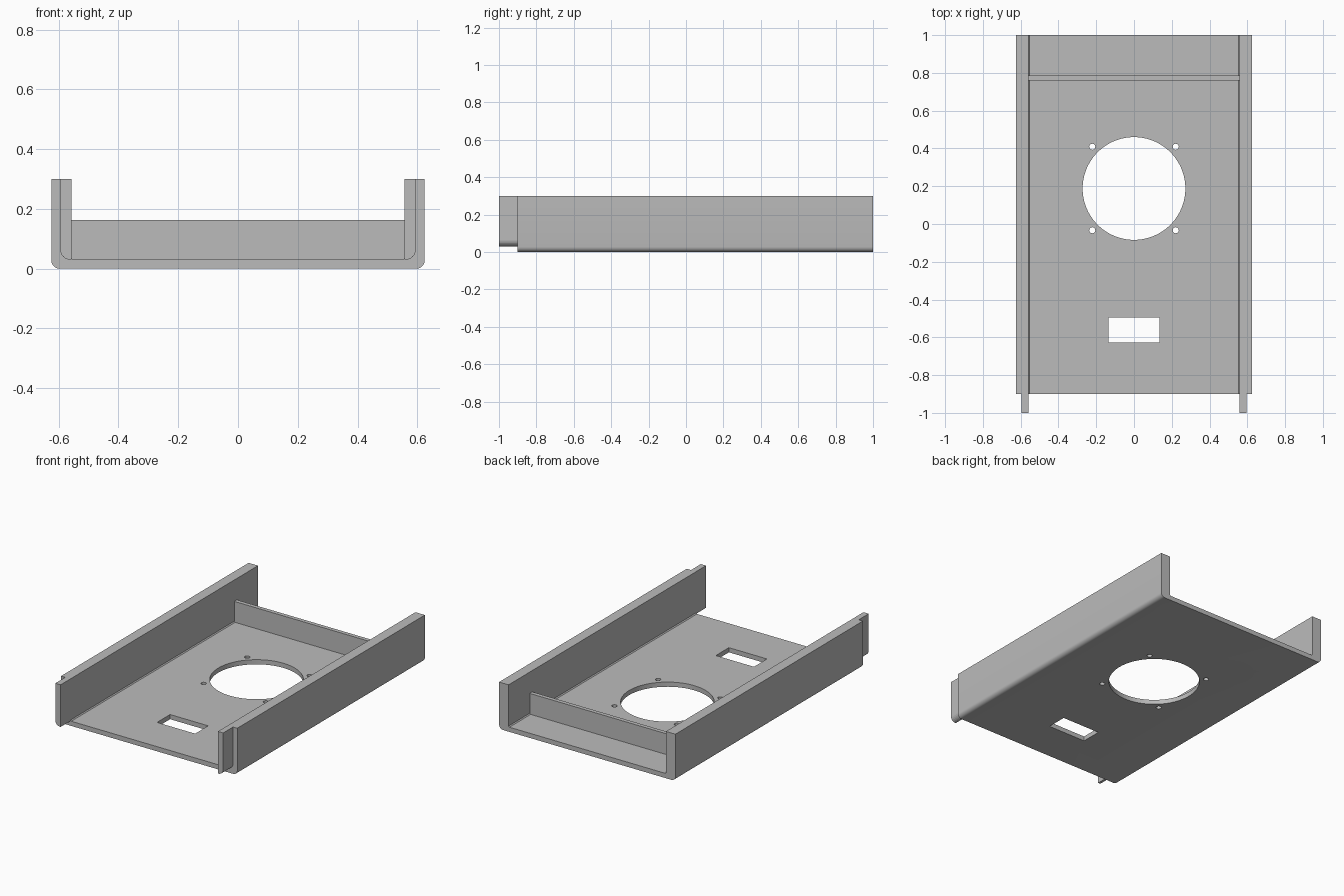
import bpy, bmesh, math
from mathutils import Matrix, Vector

if "Cube" in bpy.data.objects:
    bpy.data.objects.remove(bpy.data.objects["Cube"])

GREY = (0.5, 0.5, 0.5, 1)
metal = bpy.data.materials.new("plain grey")
metal.use_nodes = True
metal.diffuse_color = GREY
metal.node_tree.nodes["Principled BSDF"].inputs["Base Color"].default_value = GREY

HALF, INNER, TAB, FLOOR, TOP = 0.625, 0.558, 0.595, 0.03, 0.30
FRONT, BACK = -0.9, 1.0


def finish(name, bm):
    bmesh.ops.recalc_face_normals(bm, faces=bm.faces)
    mesh = bpy.data.meshes.new(name)
    bm.to_mesh(mesh)
    bm.free()
    mesh.materials.append(metal)
    obj = bpy.data.objects.new(name, mesh)
    bpy.context.collection.objects.link(obj)
    return obj


def extrude_profile(name, points, y0, y1):
    """Extrude an x/z outline along y."""
    bm = bmesh.new()
    face = bm.faces.new([bm.verts.new((x, y0, z)) for x, z in points])
    new = bmesh.ops.extrude_face_region(bm, geom=[face])["geom"]
    verts = [v for v in new if isinstance(v, bmesh.types.BMVert)]
    bmesh.ops.translate(bm, verts=verts, vec=(0, y1 - y0, 0))
    return finish(name, bm)


def corner(x, z, r, steps=6):
    """Rounded lower right corner, running from the bottom up the side."""
    angles = [math.pi / 2 * i / steps for i in range(steps + 1)]
    return [(x - r + r * math.sin(a), z + r - r * math.cos(a)) for a in angles]


def mirrored(points):
    return points + [(-x, z) for x, z in reversed(points)]


# channel-shaped tray with rounded lower edges and a fine inner bend
side = corner(HALF, 0, 0.028) + [(HALF, TOP), (INNER, TOP),
                                 (INNER, FLOOR + 0.006), (INNER - 0.006, FLOOR)]
tray = extrude_profile("tray", mirrored(side), FRONT, BACK)

# openings: fan hole, four screw holes and a rectangular slot
bm = bmesh.new()


def round_cut(x, y, r, n):
    bmesh.ops.create_cone(bm, cap_ends=True, segments=n, radius1=r, radius2=r,
                          depth=0.2, matrix=Matrix.Translation((x, y, 0)))


FAN_Y = 0.188
round_cut(0, FAN_Y, 0.272, 96)
for sx in (-1, 1):
    for sy in (-1, 1):
        round_cut(sx * 0.221, FAN_Y + sy * 0.221, 0.016, 24)
bmesh.ops.create_cube(bm, size=1, matrix=Matrix.Translation((0, -0.561, 0))
                      @ Matrix.Diagonal((0.27, 0.132, 0.2, 1)))
cutter = finish("opening_cutter", bm)
cutter.hide_render = True

mod = tray.modifiers.new("openings", 'BOOLEAN')
mod.operation = 'DIFFERENCE'
mod.solver = 'EXACT'
mod.object = cutter
bpy.context.view_layer.objects.active = tray
tray.select_set(True)
bpy.ops.object.modifier_apply(modifier=mod.name)
bpy.data.objects.remove(cutter)
bpy.ops.object.shade_smooth_by_angle(angle=math.radians(30))

# cross wall near the back
extrude_profile("cross_wall", mirrored([(INNER, FLOOR - 0.005), (INNER, 0.163)]),
                0.759, 0.785)

# thin tabs continuing the side walls forward
tab = corner(TAB, FLOOR, 0.034) + [(TAB, TOP), (INNER, TOP), (INNER, FLOOR)]
for name, s in (("left_tab", 1), ("right_tab", -1)):
    extrude_profile(name, [(s * x, z) for x, z in tab], -1.0, FRONT)
